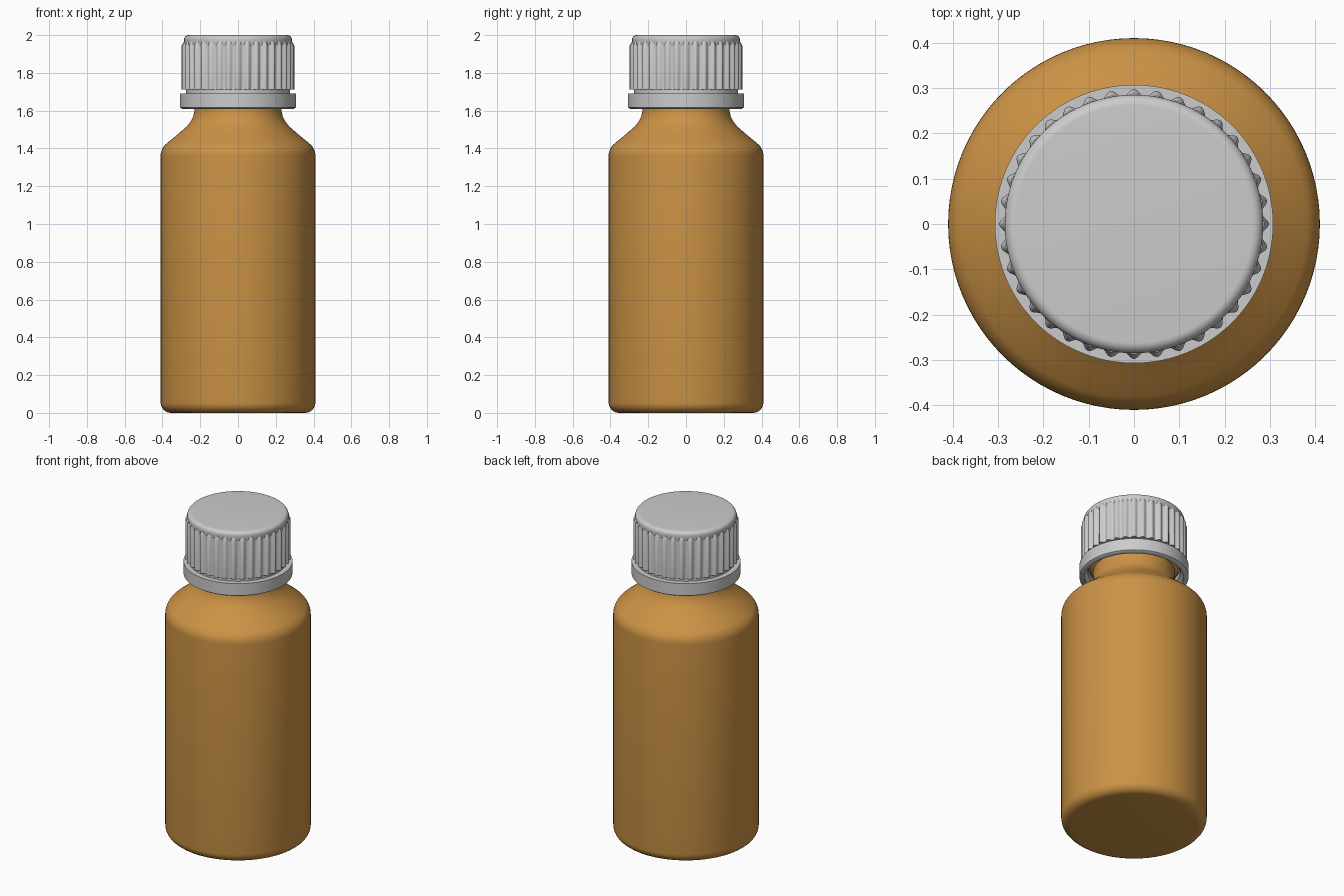
import bpy, bmesh, math

if "Cube" in bpy.data.objects:
    bpy.data.objects.remove(bpy.data.objects["Cube"])


def lathe(name, profile, n=96, closed=False, ribs=0, angle=35):
    """Revolve (r, z, rib depth) points about z; r = 0 makes a pole."""
    bm = bmesh.new()
    rings = []
    for p in profile:
        r, z = p[:2]
        depth = p[2] if len(p) > 2 else 0
        if r == 0:
            rings.append([bm.verts.new((0, 0, z))] * n)
            continue
        ring = []
        for i in range(n):
            a = 2 * math.pi * i / n
            wave = (0.5 + 0.5 * math.cos(ribs * a)) if ribs else 0
            rr = r + depth * wave
            ring.append(bm.verts.new((rr * math.cos(a), rr * math.sin(a), z)))
        rings.append(ring)
    pairs = list(zip(rings, rings[1:]))
    if closed:
        pairs.append((rings[-1], rings[0]))
    for a, b in pairs:
        for i in range(n):
            j = (i + 1) % n
            bm.faces.new(list(dict.fromkeys((a[i], a[j], b[j], b[i]))))
    bmesh.ops.recalc_face_normals(bm, faces=bm.faces)
    me = bpy.data.meshes.new(name)
    bm.to_mesh(me)
    bm.free()
    ob = bpy.data.objects.new(name, me)
    bpy.context.collection.objects.link(ob)
    bpy.ops.object.select_all(action='DESELECT')
    ob.select_set(True)
    bpy.context.view_layer.objects.active = ob
    bpy.ops.object.shade_smooth_by_angle(angle=math.radians(angle))
    return ob


def arc(cx, cz, r, a0, a1, n=6):
    """Rounded corner of a profile, angles in degrees."""
    steps = [math.radians(a0 + (a1 - a0) * i / n) for i in range(n + 1)]
    return [(cx + r * math.cos(a), cz + r * math.sin(a)) for a in steps]


# Amber bottle: rounded base, straight body, sloped shoulder, neck
bottle = lathe("bottle", [(0, 0)] + arc(0.355, 0.055, 0.055, -90, 0)
               + arc(0.325, 1.36, 0.085, 0, 48)
               + [(0.345, 1.453), (0.305, 1.487), (0.27, 1.518), (0.25, 1.543),
                  (0.237, 1.57), (0.23, 1.60), (0.23, 1.65), (0.25, 1.67),
                  (0.25, 1.70), (0.225, 1.72), (0.225, 1.93), (0, 1.93)])
amber = bpy.data.materials.new("amber")
amber.diffuse_color = (0.60, 0.29, 0.06, 1)
amber.use_nodes = True
amber.node_tree.nodes["Principled BSDF"].inputs["Base Color"].default_value = amber.diffuse_color
bottle.data.materials.append(amber)

# Tamper ring: hollow band with a stepped inner lip
lathe("tamper_ring", [(0.295, 1.61), (0.307, 1.618), (0.307, 1.692), (0.26, 1.692),
                      (0.26, 1.65), (0.28, 1.63), (0.28, 1.61)], closed=True)

# Narrow bridge joining the ring to the cap
lathe("ring_bridge", [(0.275, 1.68), (0.275, 1.73), (0.255, 1.73), (0.255, 1.68)],
      closed=True)

# Cap shell: closed top with rounded edge, open underneath
lathe("cap", [(0, 2.0), (0.262, 2.0)] + arc(0.262, 1.977, 0.023, 80, 0)
      + [(0.285, 1.95), (0.281, 1.94), (0.281, 1.715), (0.255, 1.715),
         (0.255, 1.95), (0, 1.95)])

# Gripping ribs around the cap
lathe("cap_ribs", [(0.27, 1.712), (0.281, 1.712, 0.017), (0.281, 1.945, 0.017),
                   (0.281, 1.965, 0.006), (0.27, 1.968)],
      n=36 * 8, closed=True, ribs=36, angle=50)
